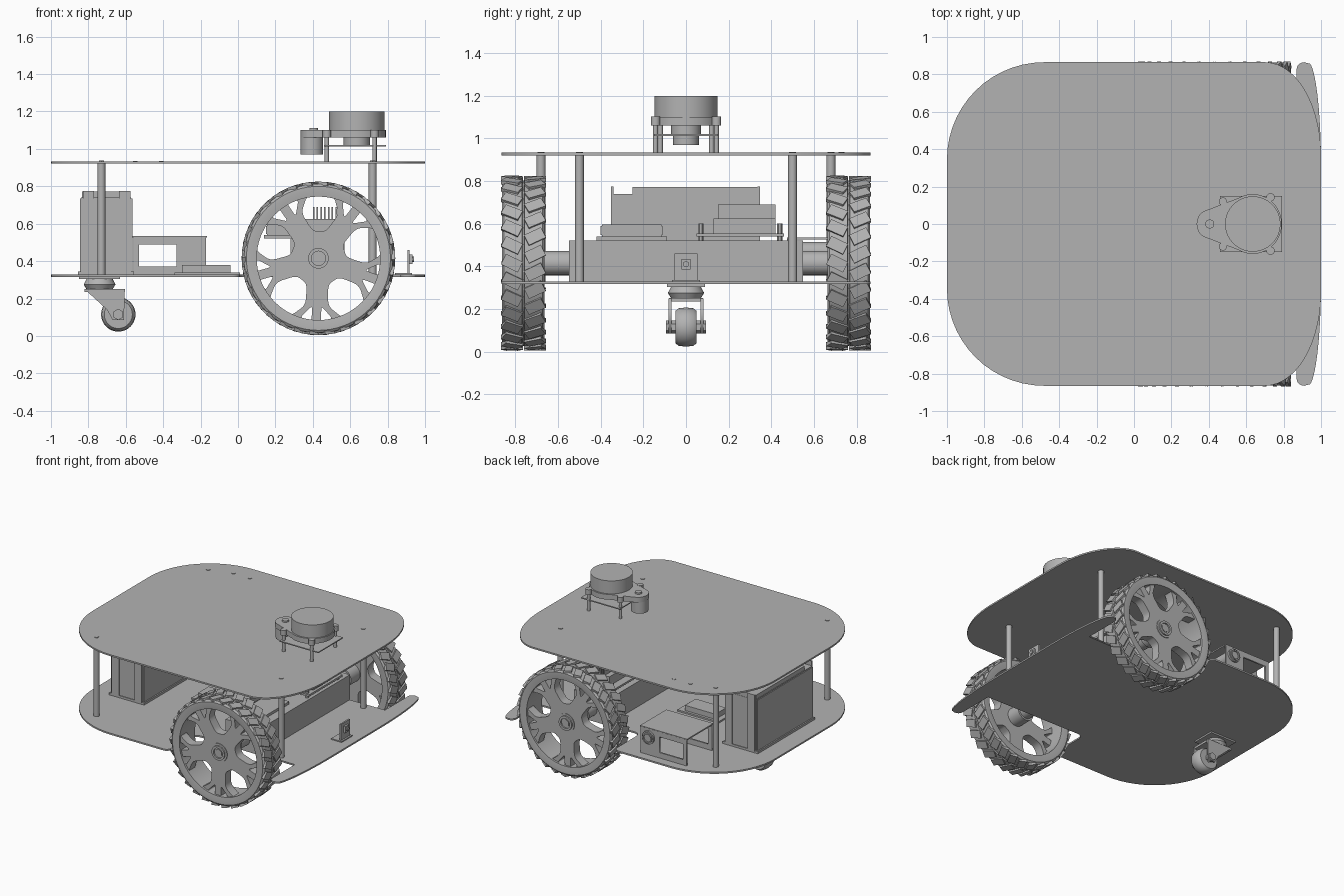
import bpy, bmesh, math
from mathutils import Matrix, Vector

if "Cube" in bpy.data.objects:
    bpy.data.objects.remove(bpy.data.objects["Cube"])

GREY = (0.45, 0.45, 0.45, 1)
grey = bpy.data.materials.new("plain_grey")
grey.use_nodes = True
grey.diffuse_color = GREY
grey.node_tree.nodes["Principled BSDF"].inputs["Base Color"].default_value = GREY


def add(name, mesh, smooth=False):
    ob = bpy.data.objects.new(name, mesh)
    bpy.context.scene.collection.objects.link(ob)
    mesh.materials.clear()
    mesh.materials.append(grey)
    if smooth:
        bpy.ops.object.select_all(action='DESELECT')
        ob.select_set(True)
        bpy.context.view_layer.objects.active = ob
        bpy.ops.object.shade_smooth_by_angle(angle=math.radians(35))
    return ob


def from_bm(name, bm, smooth=False):
    bmesh.ops.recalc_face_normals(bm, faces=bm.faces)
    me = bpy.data.meshes.new(name)
    bm.to_mesh(me)
    bm.free()
    return add(name, me, smooth)


def box(name, x, y, z, bevel=0):
    """Box given as (min, max) on each axis."""
    bm = bmesh.new()
    size = [b - a for a, b in (x, y, z)]
    mid = [(a + b) / 2 for a, b in (x, y, z)]
    bmesh.ops.create_cube(bm, size=1, matrix=Matrix.Translation(mid) @ Matrix.Diagonal((*size, 1)))
    if bevel:
        bmesh.ops.bevel(bm, geom=bm.edges[:], offset=bevel, segments=2, affect='EDGES')
    return from_bm(name, bm)


def rod(name, start, end, r, r2=None, sides=32):
    """Cylinder or cone between two points."""
    a, b = Vector(start), Vector(end)
    d = b - a
    bm = bmesh.new()
    m = Matrix.Translation((a + b) / 2) @ d.to_track_quat('Z', 'Y').to_matrix().to_4x4()
    bmesh.ops.create_cone(bm, cap_ends=True, segments=sides, radius1=r, radius2=r if r2 is None else r2,
                          depth=d.length, matrix=m)
    return from_bm(name, bm, True)


def sheet(name, loops, thick, matrix):
    """Flat sheet with holes: first loop is the outline."""
    cu = bpy.data.curves.new(name, 'CURVE')
    cu.dimensions, cu.fill_mode, cu.extrude = '2D', 'BOTH', thick / 2
    for loop in loops:
        sp = cu.splines.new('POLY')
        sp.points.add(len(loop) - 1)
        for p, (x, y) in zip(sp.points, loop):
            p.co = (x, y, 0, 1)
        sp.use_cyclic_u = True
    tmp = bpy.data.objects.new(name + "_curve", cu)
    bpy.context.scene.collection.objects.link(tmp)
    me = bpy.data.meshes.new_from_object(tmp.evaluated_get(bpy.context.evaluated_depsgraph_get()))
    bpy.data.objects.remove(tmp)
    me.transform(matrix)
    return add(name, me)


def arc(cx, cy, rx, ry, a0, a1, n=14):
    angs = [math.radians(a0 + (a1 - a0) * i / n) for i in range(n + 1)]
    return [(cx + rx * math.cos(a), cy + ry * math.sin(a)) for a in angs]


def mirrored(half):
    return half + [(x, -y) for x, y in reversed(half)]


def rounded(pts, k=0.3):
    """Cut each corner of a loop with a short curve."""
    out = []
    for i, p in enumerate(pts):
        p, a, b = Vector(p), Vector(pts[i - 1]), Vector(pts[(i + 1) % len(pts)])
        s, e = p.lerp(a, k), p.lerp(b, k)
        for t in (0, 0.25, 0.5, 0.75, 1):
            out.append(tuple(s.lerp(p, t).lerp(p.lerp(e, t), t)))
    return out


def lathe(name, profile, centre, steps=72):
    """Revolve closed (radius, y) profile about the y axis."""
    bm = bmesh.new()
    vs = [bm.verts.new((r, y, 0)) for r, y in profile]
    edges = [bm.edges.new((vs[i - 1], vs[i])) for i in range(len(vs))]
    bmesh.ops.spin(bm, geom=vs + edges, cent=(0, 0, 0), axis=(0, 1, 0), angle=math.tau, steps=steps)
    bmesh.ops.remove_doubles(bm, verts=bm.verts[:], dist=1e-4)
    bmesh.ops.translate(bm, verts=bm.verts[:], vec=centre)
    return from_bm(name, bm, True)


UP = lambda z: Matrix.Translation((0, 0, z))
WX, WZ = 0.43, 0.415

# Decks
rear = arc(-0.48, 0.345, 0.52, 0.52, 180, 90)
sheet("top_deck", [mirrored(rear + arc(0.7, 0.365, 0.3, 0.5, 90, 0))], 0.012, UP(0.927))
notch = arc(-0.03, 0.825, 0.04, 0.04, 90, 0, 5) + arc(0.06, 0.59, 0.05, 0.05, 180, 270, 5)
tip = [(0.87, 0.55), (0.87, 0.83)] + arc(0.91, 0.83, 0.04, 0.035, 180, 90, 4) + arc(0.93, 0.3, 0.07, 0.565, 80, 0)
sheet("bottom_deck", [mirrored(rear + notch + tip)], 0.012, UP(0.322))

# Deck posts with cap screws
for s, side in ((-1, "right"), (1, "left")):
    for x, y, end in ((-0.73, 0.68, "rear"), (0.72, 0.5, "front")):
        rod(f"{end}_post_{side}", (x, s * y, 0.32), (x, s * y, 0.925), 0.021)
        rod(f"{end}_post_screw_{side}", (x, s * y, 0.925), (x, s * y, 0.937), 0.016, sides=6)
for x in (-0.55, -0.41):
    rod("deck_screw", (x, 0.73, 0.925), (x, 0.73, 0.936), 0.014, sides=6)

# Drive wheels
TO_SIDE = Matrix.Rotation(math.pi / 2, 4, 'X')


def turned(pts, ang):
    return [tuple(Matrix.Rotation(ang, 2) @ Vector(p)) for p in pts]


petal = rounded([(0.145, -0.035), (0.24, -0.1), (0.34, -0.07), (0.34, 0.07), (0.24, 0.1), (0.145, 0.035)])
slot = rounded([(0.255, 0.025), (0.318, 0.085), (0.338, 0.025)], 0.2)
slot2 = [(x, -y) for x, y in slot]
holes = []
for i in range(5):
    a = math.radians(88 + 72 * i)
    holes += [turned(petal, a), turned(slot, a + math.pi / 5), turned(slot2, a + math.pi / 5)]


def wheel(s, side):
    mid = s * 0.763
    c = (WX, mid, WZ)
    half = [(0.33, 0.095), (0.365, 0.1), (0.385, 0.1), (0.398, 0.09), (0.4, 0.05), (0.4, 0.006), (0.388, 0.004)]
    lathe(f"tyre_{side}", half + [(r, -y) for r, y in reversed(half)], c)
    place = Matrix.Translation((WX, mid + s * 0.045, WZ)) @ TO_SIDE
    sheet(f"wheel_spokes_{side}", [arc(0, 0, 0.345, 0.345, 0, 355, 71)] + holes, 0.07, place)
    rod(f"wheel_hub_{side}", (WX, mid - s * 0.1, WZ), (WX, mid + s * 0.085, WZ), 0.07)
    lathe(f"hub_ring_{side}", [(0.038, s * 0.08), (0.055, s * 0.08), (0.055, s * 0.096), (0.038, s * 0.096)], c, 32)
    rod(f"hub_bolt_{side}", (WX, mid + s * 0.08, WZ), (WX, mid + s * 0.09, WZ), 0.03, sides=6)
    rod(f"motor_{side}", (WX, s * 0.5, WZ), (WX, s * 0.68, WZ), 0.057)
    # Slanted tread blocks
    bm = bmesh.new()
    for i in range(60):
        row = 1 if i % 2 else -1
        m = (Matrix.Translation(c) @ Matrix.Rotation(math.tau * i / 60, 4, 'Y')
             @ Matrix.Translation((0.4, row * 0.054, 0)) @ Matrix.Rotation(row * 0.45, 4, 'X')
             @ Matrix.Diagonal((0.018, 0.088, 0.055, 1)))
        bmesh.ops.create_cube(bm, size=1, matrix=m)
    from_bm(f"tyre_tread_{side}", bm)


wheel(-1, "right")
wheel(1, "left")

# Motor housing and electronics on it
box("motor_housing", (0.28, 0.57), (-0.55, 0.55), (0.328, 0.52))
box("driver_board", (0.14, 0.5), (-0.42, -0.09), (0.52, 0.54))
box("driver_cover", (0.15, 0.32), (-0.4, -0.11), (0.54, 0.595), 0.006)
box("computer_board", (0.3, 0.57), (0.05, 0.46), (0.54, 0.555))
box("computer_core", (0.36, 0.55), (0.13, 0.42), (0.555, 0.625))
for i in range(7):
    x = 0.4 + i * 0.02
    box("heatsink_fin", (x, x + 0.008), (0.15, 0.42), (0.625, 0.69))
for x in (0.32, 0.54):
    for y in (0.07, 0.44):
        rod("board_standoff", (x, y, 0.515), (x, y, 0.6), 0.012, sides=6)

# Battery
box("battery_case", (-0.845, -0.565), (-0.345, 0.34), (0.328, 0.74), 0.006)
box("battery_lid", (-0.835, -0.575), (-0.25, 0.34), (0.735, 0.772))
box("battery_base", (-0.855, -0.555), (-0.35, 0.345), (0.328, 0.345))
for x in (-0.8, -0.605):
    for y in (-0.347, 0.342):
        box("battery_clip", (x - 0.03, x + 0.03), (y - 0.006, y + 0.006), (0.34, 0.775))

# Power bracket with windows and socket
panel = [(-0.56, 0.328), (-0.17, 0.328), (-0.17, 0.53), (-0.56, 0.53)]
window = [(-0.53, 0.37), (-0.33, 0.37), (-0.33, 0.49), (-0.53, 0.49)]
for y in (0.48, 0.79):
    sheet("bracket_panel", [panel, window], 0.012, Matrix.Translation((0, y, 0)) @ TO_SIDE)
box("bracket_top", (-0.565, -0.165), (0.475, 0.795), (0.525, 0.535))
rod("bracket_socket", (-0.24, 0.47, 0.465), (-0.24, 0.81, 0.465), 0.05)
lathe("socket_ring", [(0.03, -0.01), (0.04, -0.01), (0.04, 0.01), (0.03, 0.01)], (-0.24, 0.81, 0.465), 32)
box("converter_board", (-0.34, 0.01), (-0.08, 0.09), (0.328, 0.34))
box("converter_block", (-0.3, -0.04), (-0.06, 0.07), (0.34, 0.38))

# Front sensor
box("sensor_foot", (0.84, 0.93), (-0.065, 0.065), (0.328, 0.336))
box("sensor_plate", (0.905, 0.917), (-0.055, 0.055), (0.33, 0.46))
box("sensor_camera", (0.917, 0.932), (-0.022, 0.022), (0.385, 0.435))
rod("sensor_lens", (0.93, 0, 0.41), (0.94, 0, 0.41), 0.014)

# Rear caster
CX, CZ = -0.64, 0.115
box("caster_plate", (-0.85, -0.63), (-0.09, 0.09), (0.304, 0.316))
rod("caster_race", (-0.74, 0, 0.275), (-0.74, 0, 0.304), 0.085, 0.07)
rod("caster_swivel", (-0.74, 0, 0.25), (-0.74, 0, 0.275), 0.07, 0.085)
box("caster_crown", (-0.82, -0.61), (-0.08, 0.08), (0.235, 0.252))
cheek = [(-0.82, 0.25), (-0.7, 0.14), (-0.67, 0.085), (-0.61, 0.085), (-0.605, 0.25)]
for y in (-0.075, 0.075):
    sheet("caster_fork", [cheek], 0.012, Matrix.Translation((0, y, 0)) @ TO_SIDE)
tread = [(0.02, 0.05), (0.075, 0.05), (0.088, 0.035), (0.092, 0), (0.088, -0.035), (0.075, -0.05), (0.02, -0.05)]
lathe("caster_wheel", tread, (CX, 0, CZ), 40)
rod("caster_axle", (CX, -0.095, CZ), (CX, 0.095, CZ), 0.03, sides=6)

# Scanner turret
LX = 0.635
teardrop = mirrored(arc(0.4, 0, 0.065, 0.075, 180, 115, 6) + arc(LX, 0, 0.155, 0.16, 120, 0, 18))
sheet("scanner_base", [teardrop], 0.04, UP(1.08))
rod("scanner_drum", (LX, 0, 1.1), (LX, 0, 1.2), 0.148, sides=64)
rod("scanner_motor", (0.395, 0, 0.97), (0.395, 0, 1.065), 0.06)
rod("scanner_pulley", (0.405, 0, 1.1), (0.405, 0, 1.112), 0.024)
rod("scanner_bearing", (LX, 0, 1.02), (LX, 0, 1.065), 0.07)
box("scanner_board", (0.46, 0.79), (-0.15, 0.15), (1.012, 1.02))
for x, y in ((0.475, 0.12), (0.73, 0.143)):
    for s in (-1, 1):
        rod("scanner_leg", (x, s * y, 0.93), (x, s * y, 1.065), 0.012, sides=12)
        rod("scanner_lug", (x, s * y, 1.06), (x, s * y, 1.102), 0.022, sides=16)
